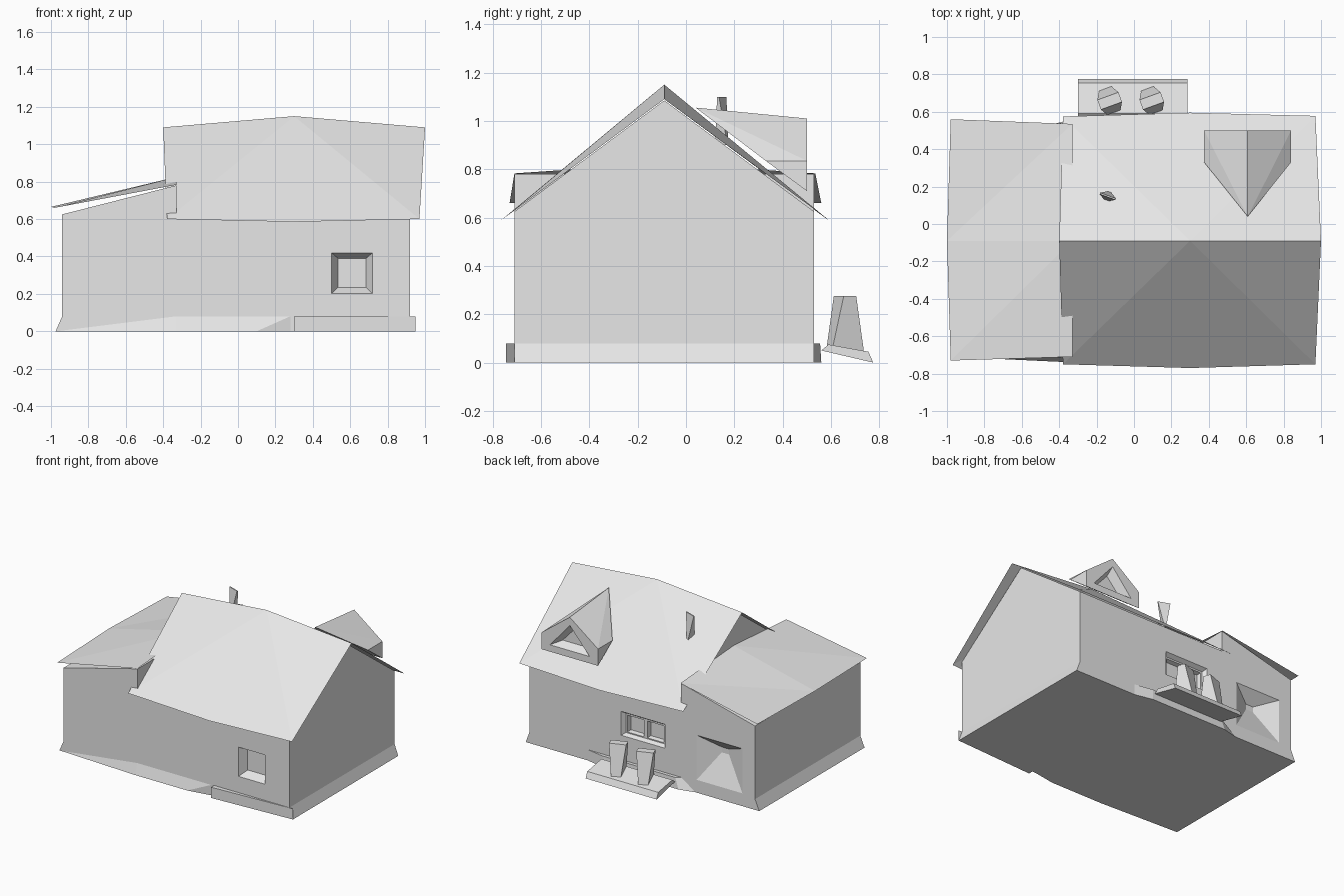
import bpy, bmesh
from math import cos, sin, radians

cube = bpy.data.objects.get("Cube")
if cube:
    bpy.data.objects.remove(cube, do_unlink=True)

GREY = (0.8, 0.8, 0.8, 1.0)
mat = bpy.data.materials.new("light_grey")
mat.use_nodes = True
mat.diffuse_color = GREY
mat.node_tree.nodes["Principled BSDF"].inputs["Base Color"].default_value = GREY

# Outer limits of the walls
FRONT, BACK, RIDGE = -0.71, 0.53, -0.09
LEFT, JOIN, RIGHT = 0.92, -0.33, -0.94
EAVE, SKIRT = 0.625, 0.08


def mesh(name, verts, faces):
    bm = bmesh.new()
    vs = [bm.verts.new(v) for v in verts]
    for f in faces:
        bm.faces.new([vs[i] for i in f])
    bmesh.ops.recalc_face_normals(bm, faces=bm.faces[:])
    me = bpy.data.meshes.new(name)
    bm.to_mesh(me)
    bm.free()
    me.materials.append(mat)
    ob = bpy.data.objects.new(name, me)
    bpy.context.collection.objects.link(ob)
    return ob


def loft(name, a, b):
    """Closed solid between two rings of points."""
    n = len(a)
    sides = [(i, (i + 1) % n, n + (i + 1) % n, n + i) for i in range(n)]
    return mesh(name, a + b, [tuple(range(n)), tuple(range(n, 2 * n))] + sides)


def rect(x0, x1, z0, z1, y):
    return [(x0, y, z0), (x1, y, z0), (x1, y, z1), (x0, y, z1)]


def cut(target, a, b):
    """Carve a tapered recess, then remove its cutter."""
    cutter = loft("cutter", a, b)
    cutter.hide_render = True
    mod = target.modifiers.new("recess", 'BOOLEAN')
    mod.operation, mod.solver, mod.object = 'DIFFERENCE', 'EXACT', cutter
    bpy.context.view_layer.objects.active = target
    bpy.ops.object.modifier_apply(modifier=mod.name)
    bpy.data.objects.remove(cutter, do_unlink=True)


def wedge(name, x, y, z, low, top, turn):
    """Tapered block whose lower and upper ends differ in size."""
    c, s = cos(radians(turn)), sin(radians(turn))

    def ring(size, h):
        pts = [(i * size[0] / 2, j * size[1] / 2) for i, j in ((-1, -1), (1, -1), (1, 1), (-1, 1))]
        return [(x + p * c - q * s, y + p * s + q * c, h) for p, q in pts]
    return loft(name, ring(low, z[0]), ring(top, z[1]))


# Walls: gabled main block and lean-to wing
gable = [(FRONT, 0), (FRONT, EAVE), (RIDGE, 1.085), (BACK, EAVE), (BACK, 0)]
main_walls = loft("main_walls", *[[(x, y, z) for y, z in gable] for x in (JOIN, LEFT)])
shed = [(RIGHT, 0), (RIGHT, EAVE), (JOIN, 0.78), (JOIN, 0)]
wing_walls = loft("wing_walls", *[[(x, y, z) for x, z in shed] for y in (FRONT, BACK)])

# Flared skirts at both ends
for name, x, out in (("left_skirt", LEFT, 0.03), ("right_skirt", RIGHT, -0.035)):
    tri = [(x, 0), (x + out, 0), (x, SKIRT)]
    loft(name, *[[(px, y, z) for px, z in tri] for y in (FRONT, BACK)])

# Ledges along the front and the back
mesh("front_flare",
     [(-0.97, FRONT, 0), (JOIN, -0.74, 0), (0.1, -0.74, 0), (0.28, FRONT, 0),
      (JOIN, FRONT - 0.005, SKIRT), (0.28, FRONT - 0.005, SKIRT)],
     [(0, 1, 4), (1, 2, 5, 4), (2, 3, 5), (0, 4, 5, 3), (0, 3, 2, 1)])
plan = [(0.3, FRONT), (0.3, -0.745), (0.95, FRONT)]
loft("front_ledge", *[[(x, y, z) for x, y in plan] for z in (0, SKIRT)])
loft("back_ledge",
     [(-0.45, BACK, 0), (-0.33, 0.56, 0), (0.3, 0.56, 0), (0.44, BACK, 0)],
     [(-0.33, BACK, SKIRT), (-0.3, 0.555, SKIRT), (0.3, 0.555, SKIRT), (0.44, BACK, SKIRT)])

# Front window
cut(main_walls, rect(0.5, 0.72, 0.2, 0.42, FRONT - 0.002),
    rect(0.535, 0.685, 0.235, 0.39, FRONT + 0.06))

# Back window: shallow frame with two panes
cut(main_walls, rect(-0.2, 0.165, 0.26, 0.44, BACK + 0.002),
    rect(-0.18, 0.145, 0.275, 0.42, BACK - 0.03))
for x in (-0.17, -0.005):
    cut(main_walls, rect(x, x + 0.14, 0.28, 0.41, BACK - 0.02),
        rect(x + 0.01, x + 0.13, 0.29, 0.40, BACK - 0.06))

# Doorway hollow in the wing
cut(wing_walls, rect(-0.84, -0.455, 0.09, 0.43, BACK + 0.002),
    rect(-0.67, -0.61, 0.31, 0.35, BACK - 0.08))

# Main roof: a sagging sheet folded at the ridge
eave_x, ridge_x = (-0.38, 0.3, 0.97), (-0.40, 0.3, 1.0)
front = [(x, y, z) for x, y, z in zip(eave_x, (-0.75, -0.77, -0.75), (0.6, 0.585, 0.6))]
ridge = [(x, RIDGE, z) for x, z in zip(ridge_x, (1.09, 1.15, 1.09))]
back = [(x, y, z) for x, y, z in zip(eave_x, (0.575, 0.595, 0.578), (0.6, 0.585, 0.6))]
rim = [0, 1, 2, 5, 8, 7, 6, 3]
mesh("main_roof", front + ridge + back,
     [(4, rim[i], rim[(i + 1) % 8]) for i in range(8)])

# Wing roof: a bulging lean-to sheet
mesh("wing_roof",
     [(-0.98, -0.73, 0.66), (JOIN, -0.71, 0.783), (-1, RIDGE, 0.665),
      (JOIN, RIDGE, 0.825), (-0.98, 0.56, 0.66), (JOIN, 0.535, 0.783)],
     [(0, 1, 3), (0, 3, 2), (2, 3, 5), (2, 5, 4)])

# Dormer with a triangular opening
mesh_dormer = mesh("dormer",
     [(0.375, 0.5, 0.71), (0.84, 0.5, 0.71), (0.84, 0.5, 0.835), (0.608, 0.5, 1.01),
      (0.375, 0.5, 0.835), (0.375, 0.33, 0.835), (0.84, 0.33, 0.835), (0.608, 0.04, 1.055)],
     [(0, 1, 2, 3, 4), (0, 4, 5), (1, 6, 2), (2, 6, 7), (2, 7, 3),
      (3, 7, 4), (4, 7, 5), (0, 5, 6, 1), (5, 7, 6)])


def triangle(half, low, high, y):
    return [(0.608 - half, y, low), (0.608 + half, y, low), (0.608, y, high)]


cut(mesh_dormer, triangle(0.165, 0.76, 0.95, 0.502), triangle(0.1, 0.79, 0.90, 0.44))

# Chimney sliver
wedge("chimney", -0.14, 0.148, (0.90, 1.10), (0.012, 0.055), (0.09, 0.008), -20)

# Sloping porch step and its two posts
step = [(0.56, 0.05), (0.59, 0.075), (0.755, 0.045), (0.775, 0.0)]
loft("porch_step", *[[(x, y, z) for y, z in step] for x in (-0.3, 0.285)])
for side, x in (("right", -0.13), ("left", 0.095)):
    wedge(side + "_post", x, 0.658, (0.05, 0.275), (0.07, 0.14), (0.12, 0.055), 20)
